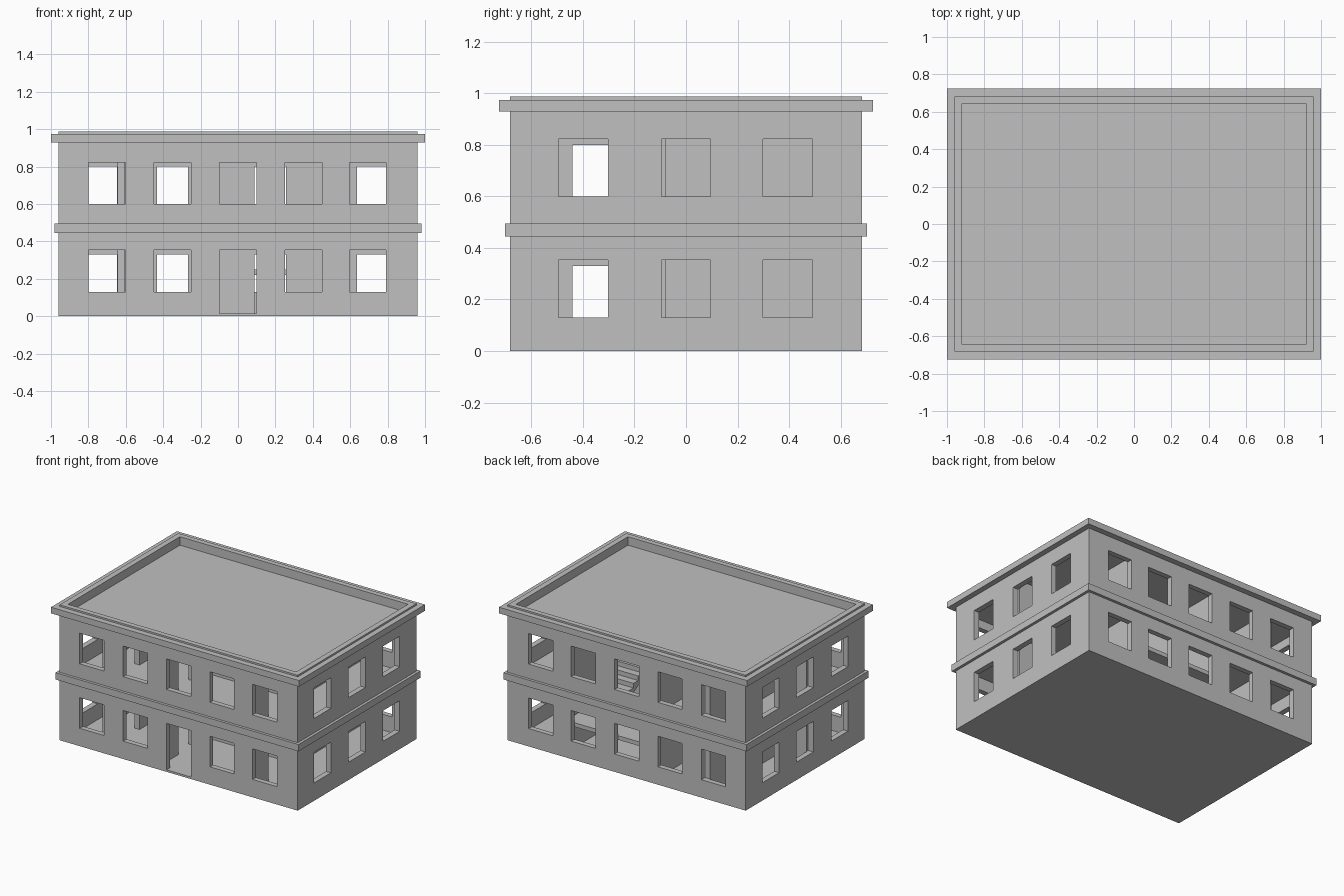
import bpy, bmesh

cube = bpy.data.objects.get("Cube")
if cube:
    bpy.data.objects.remove(cube, do_unlink=True)

grey = bpy.data.materials.new("light grey")
grey.use_nodes = True
tone = (0.53, 0.53, 0.53, 1)
grey.diffuse_color = tone
grey.node_tree.nodes["Principled BSDF"].inputs["Base Color"].default_value = tone


def finish(name, bm):
    bmesh.ops.recalc_face_normals(bm, faces=bm.faces)
    mesh = bpy.data.meshes.new(name)
    bm.to_mesh(mesh)
    bm.free()
    mesh.materials.append(grey)
    obj = bpy.data.objects.new(name, mesh)
    bpy.context.collection.objects.link(obj)
    return obj


def boxes(name, ranges):
    """One mesh of axis-aligned boxes, each given as x, y and z ranges."""
    bm = bmesh.new()
    for r in ranges:
        verts = bmesh.ops.create_cube(bm, size=1)["verts"]
        for v in verts:
            v.co = [lo + (c + 0.5) * (hi - lo) for c, (lo, hi) in zip(v.co, r)]
    return finish(name, bm)


def ring(name, out, inner, z0, z1):
    """Rectangular band around the building."""
    bm = bmesh.new()
    loops = []
    for (x, y), z in ((out, z0), (out, z1), (inner, z1), (inner, z0)):
        loops.append([bm.verts.new((sx * x, sy * y, z))
                      for sx, sy in ((-1, -1), (1, -1), (1, 1), (-1, 1))])
    for a, b in zip(loops, loops[1:] + loops[:1]):
        for i in range(4):
            j = (i + 1) % 4
            bm.faces.new((a[i], a[j], b[j], b[i]))
    return finish(name, bm)


def flight(name, x0, x1, y0, y1, z0, z1, steps=7, thick=0.04):
    """Stepped profile with a sloping soffit, extruded across its width."""
    dy, dz = (y1 - y0) / steps, (z1 - z0) / steps
    profile = [(y0, z0)]
    for i in range(steps):
        profile += [(y0 + i * dy, z0 + (i + 1) * dz),
                    (y0 + (i + 1) * dy, z0 + (i + 1) * dz)]
    profile += [(y1, z1 - thick), (y0 + dy, z0)]
    bm = bmesh.new()
    face = bm.faces.new([bm.verts.new((x0, y, z)) for y, z in profile])
    ext = bmesh.ops.extrude_face_region(bm, geom=[face])["geom"]
    bmesh.ops.translate(bm, vec=(x1 - x0, 0, 0),
                        verts=[v for v in ext if isinstance(v, bmesh.types.BMVert)])
    return finish(name, bm)


def carve(obj, cutter):
    """Subtract a helper mesh and discard it."""
    cutter.hide_render = True
    mod = obj.modifiers.new("carve", "BOOLEAN")
    mod.operation, mod.solver, mod.object = "DIFFERENCE", "EXACT", cutter
    bpy.context.view_layer.update()
    graph = bpy.context.evaluated_depsgraph_get()
    mesh = bpy.data.meshes.new_from_object(obj.evaluated_get(graph))
    obj.modifiers.clear()
    obj.data = mesh
    bpy.data.objects.remove(cutter, do_unlink=True)


# Layout: outer half sizes, inner half sizes, storey height
OX, OY, IX, IY = 0.96, 0.683, 0.92, 0.645
STOREY, FLOOR = 0.47, 0.015
x_cells = [(-IX, -0.645), (-0.605, -0.21), (-0.17, 0.515), (0.555, IX)]
y_cells = [(-IY, -0.12), (-0.08, IY)]
window_x = [-0.7, -0.35, 0, 0.35, 0.693]
window_y = [-0.398, 0, 0.395]
door_x = [-0.73, -0.35, 0.172, 0.72]
hall = x_cells[2]

rooms = [((-IX, IX), (-IY, IY), (0.925, 1.1))]  # roof recess
openings = [(hall, (0.05, IY), (0.43, 0.5))]   # stairwell
for storey in range(2):
    base = storey * STOREY
    floor = base + FLOOR
    rooms += [(x, y, (floor, base + (0.885 - STOREY if storey else 0.445)))
              for x in x_cells for y in y_cells]
    sill, head = base + 0.13, base + 0.353
    # windows front and back, with the entrance in the middle of the front
    for wx in window_x:
        span = (wx - 0.098, wx + 0.098)
        entrance = storey == 0 and wx == 0
        openings.append((span, (-0.8, -IY + 0.003), (FLOOR if entrance else sill, head)))
        openings.append((span, (IY - 0.003, 0.8), (sill, head)))
    # windows at both ends
    for wy in window_y:
        for xs in ((-1.1, -IX + 0.003), (IX - 0.003, 1.1)):
            openings.append((xs, (wy - 0.096, wy + 0.096), (sill, head)))
    # inner doorways
    door_z = (floor, base + 0.33)
    for dx in door_x:
        openings.append(((dx - 0.084, dx + 0.084), (-0.13, -0.07), door_z))
    for a, b in zip(x_cells, x_cells[1:]):
        openings.append(((a[1] - 0.01, b[0] + 0.01), (-0.44, -0.27), door_z))

# Walls, floors and roof carved from one block
building = boxes("building_shell", [((-OX, OX), (-OY, OY), (0, 0.987))])
carve(building, boxes("room_cutter", rooms))
carve(building, boxes("opening_cutter", openings))

# Bands around the outside
ring("storey_band", (0.98, 0.703), (OX, OY), 0.445, 0.495)
ring("roof_cornice", (1.0, 0.725), (OX, OY), 0.93, 0.975)

# Stairs with a half landing along the back wall
mid, top, turn, foot = 0.25, FLOOR + STOREY, 0.43, 0.05
boxes("stair_landing", [(hall, (turn, IY), (0.22, mid))])
flight("lower_stair", hall[0], 0.08, foot, turn, FLOOR, mid)
flight("upper_stair", 0.275, hall[1], turn, foot, mid, top)
